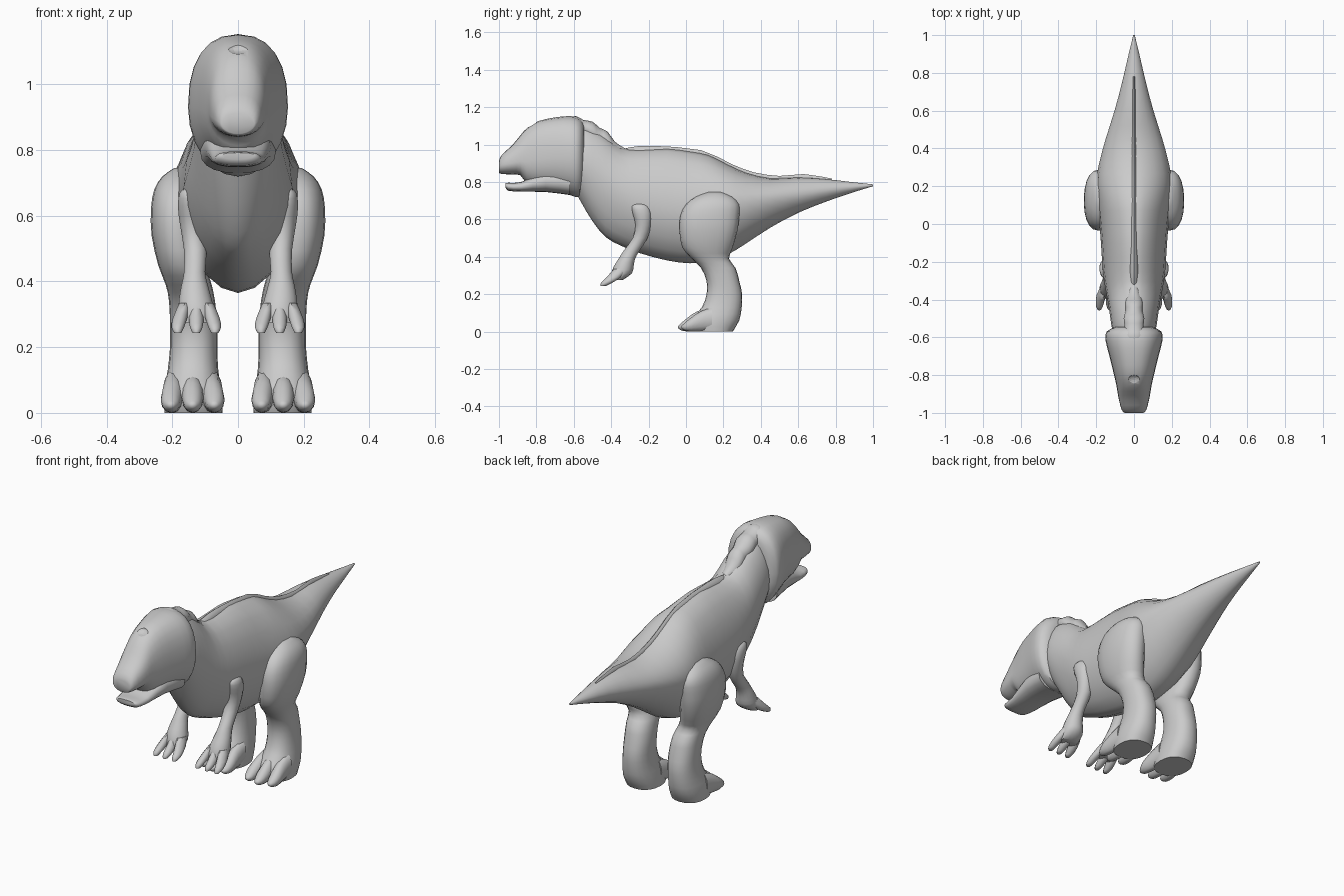
import bpy, bmesh, math

hide = bpy.data.materials.new("light_grey_hide")
hide.diffuse_color = (0.6, 0.6, 0.6, 1)


def smooth_rows(rows, steps):
    """Insert spline-interpolated rows between the given sections."""
    out = []
    for i in range(len(rows) - 1):
        a, b = rows[max(i - 1, 0)], rows[i]
        c, d = rows[i + 1], rows[min(i + 2, len(rows) - 1)]
        for s in range(steps):
            t = s / steps
            out.append([0.5 * (2 * q + (r - p) * t + (2 * p - 5 * q + 4 * r - s4) * t * t
                               + (3 * q - p - 3 * r + s4) * t ** 3)
                        for p, q, r, s4 in zip(a, b, c, d)])
    out.append(list(rows[-1]))
    return out


def loft(name, rows, axis='y', side=1, n=20, steps=2, e_hi=2.0, e_lo=2.0):
    """Skin sections (position, low, high, widest level, centre x, half width)."""
    bm = bmesh.new()
    rings = []
    for t, lo, hi, mid, cx, w in smooth_rows(rows, steps):
        ring = []
        for k in range(n):
            a = 2 * math.pi * k / n
            s, c = math.sin(a), math.cos(a)
            e = e_hi if c >= 0 else e_lo
            x = side * (cx + w * math.copysign(abs(s) ** (2 / e), s))
            r = (hi - mid) if c >= 0 else (mid - lo)
            v = mid + r * math.copysign(abs(c) ** (2 / e), c)
            ring.append(bm.verts.new((x, t, v) if axis == 'y' else (x, v, t)))
        rings.append(ring)
    for p, q in zip(rings, rings[1:]):
        for k in range(n):
            j = (k + 1) % n
            bm.faces.new((p[k], p[j], q[j], q[k]))
    bm.faces.new(rings[0])
    bm.faces.new(rings[-1])
    bmesh.ops.recalc_face_normals(bm, faces=bm.faces)
    me = bpy.data.meshes.new(name)
    bm.to_mesh(me)
    bm.free()
    me.materials.append(hide)
    ob = bpy.data.objects.new(name, me)
    bpy.context.collection.objects.link(ob)
    shade(ob)
    return ob


def shade(ob):
    bpy.ops.object.select_all(action='DESELECT')
    ob.select_set(True)
    bpy.context.view_layer.objects.active = ob
    bpy.ops.object.shade_smooth_by_angle(angle=math.radians(50))


def centred(rows):
    """Sections without a widest level: use the middle."""
    return [(t, lo, hi, (lo + hi) / 2, x, w) for t, lo, hi, x, w in rows]


# Neck, trunk and tail in one piece
loft("body", [
    (-.62, .80, 1.06, .92, 0, .09),
    (-.56, .69, 1.10, .90, 0, .115),
    (-.50, .59, 1.09, .86, 0, .125),
    (-.43, .505, 1.05, .80, 0, .135),
    (-.35, .46, .985, .74, 0, .15),
    (-.25, .42, .975, .69, 0, .165),
    (-.10, .38, .98, .66, 0, .175),
    (.02, .365, .965, .65, 0, .185),
    (.12, .375, .945, .66, 0, .195),
    (.22, .41, .895, .68, 0, .20),
    (.32, .47, .85, .69, 0, .185),
    (.45, .555, .82, .71, 0, .15),
    (.60, .635, .825, .73, 0, .103),
    (.75, .695, .815, .755, 0, .063),
    (.88, .74, .80, .77, 0, .033),
    (1.0, .777, .787, .782, 0, .004)], e_hi=1.85, e_lo=1.8)

# Thin ridge along the back
loft("back_ridge", centred([
    (-.37, .93, .965, 0, .012), (-.30, .92, .985, 0, .024),
    (-.18, .93, .993, 0, .022), (.08, .90, .97, 0, .016),
    (.24, .84, .897, 0, .014), (.36, .80, .852, 0, .012),
    (.50, .78, .832, 0, .011), (.63, .79, .842, 0, .010),
    (.78, .78, .818, 0, .007)]), n=10, e_hi=1.5)

# Skull and upper snout
head = loft("head", [
    (-1.0, .85, .91, .88, 0, .05),
    (-.985, .842, .945, .89, 0, .065),
    (-.93, .84, .995, .90, 0, .08),
    (-.885, .835, 1.05, .91, 0, .088),
    (-.85, .79, 1.088, .91, 0, .094),
    (-.79, .77, 1.125, .92, 0, .108),
    (-.70, .755, 1.145, .93, 0, .13),
    (-.62, .73, 1.152, .93, 0, .15),
    (-.57, .72, 1.14, .93, 0, .146),
    (-.545, .78, 1.11, .93, 0, .10)], e_hi=2.4, e_lo=2.0, n=24)

# Hollow under the brow at the top of the face
bpy.ops.mesh.primitive_uv_sphere_add(segments=20, ring_count=12, radius=1,
                                     location=(0, -.85, 1.118))
cutter = bpy.context.object
cutter.scale = (.05, .05, .026)
cutter.data.materials.append(hide)
cut = head.modifiers.new("brow_hollow", 'BOOLEAN')
cut.operation, cut.object, cut.solver = 'DIFFERENCE', cutter, 'EXACT'
bpy.context.view_layer.objects.active = head
bpy.ops.object.modifier_apply(modifier=cut.name)
bpy.data.objects.remove(cutter)
shade(head)

# Lower jaw
loft("lower_jaw", centred([
    (-.966, .772, .792, 0, .05), (-.95, .753, .796, 0, .068),
    (-.88, .748, .80, 0, .08), (-.75, .746, .86, 0, .10),
    (-.62, .73, .86, 0, .115)]), e_hi=2.6, e_lo=2.4)

# Knobbly crest from the skull down the nape
loft("nape_crest", centred([
    (-.64, 1.08, 1.14, 0, .04), (-.59, 1.07, 1.153, 0, .058),
    (-.55, 1.05, 1.132, 0, .050), (-.50, 1.02, 1.122, 0, .056),
    (-.46, .99, 1.088, 0, .045), (-.42, .97, 1.07, 0, .047),
    (-.38, .94, 1.015, 0, .036), (-.33, .92, .982, 0, .022)]), n=14)

for side, label in ((1, "left"), (-1, "right")):
    # Thigh, shin and heel
    loft(label + "_leg", centred([
        (.0, .05, .25, .135, .088), (.06, .03, .285, .138, .088),
        (.13, .085, .298, .137, .077), (.20, .11, .30, .135, .072),
        (.27, .11, .285, .135, .072), (.34, .08, .265, .14, .070),
        (.39, .03, .23, .15, .070), (.45, -.02, .25, .17, .073),
        (.54, -.035, .275, .185, .078), (.62, -.03, .285, .185, .080),
        (.68, .0, .285, .18, .075), (.72, .05, .25, .17, .060),
        (.745, .11, .20, .16, .035)]), 'z', side, e_hi=2.3, e_lo=2.3)
    # Toes
    for i, (x, back) in enumerate(((.078, .012), (.138, 0), (.198, .018))):
        out = (x - .138) * .1
        loft(f"{label}_toe_{i + 1}", centred([
            (.14, .005, .13, x, .03), (.06 + back, 0, .108, x, .034),
            (.01 + back, 0, .075, x + out, .031),
            (-.025 + back, .006, .046, x + out, .022),
            (-.042 + back, .018, .03, x + out, .007)]), 'y', side, n=12)
    # Arm down to the palm
    loft(label + "_arm", centred([
        (.275, -.40, -.34, .127, .050), (.31, -.40, -.29, .127, .056),
        (.35, -.385, -.28, .13, .050), (.39, -.36, -.272, .132, .041),
        (.43, -.335, -.25, .132, .033), (.50, -.285, -.205, .13, .036),
        (.57, -.27, -.187, .14, .037), (.63, -.285, -.185, .15, .034),
        (.67, -.29, -.20, .152, .026), (.682, -.27, -.22, .152, .012)]),
        'z', side, n=14)
    # Fingers
    for i, x in enumerate((.078, .127, .176)):
        out = (x - .127) * .15
        loft(f"{label}_finger_{i + 1}", centred([
            (.243, -.458, -.43, x + out, .011), (.26, -.455, -.395, x + out, .020),
            (.29, -.425, -.35, x, .023), (.335, -.385, -.31, x * .7 + .038, .018)]),
            'z', side, n=10)
